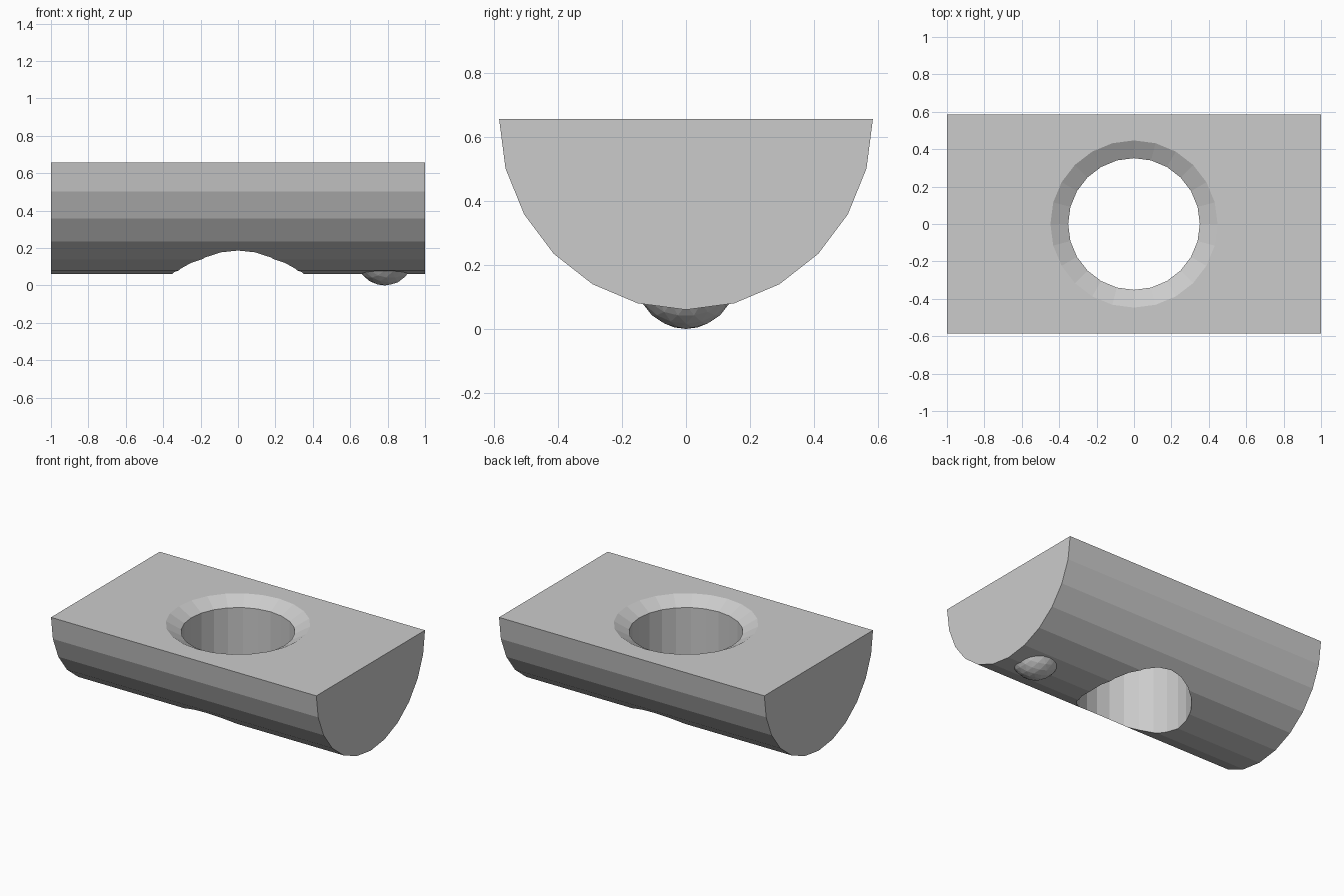
import bpy, bmesh, math
from mathutils import Matrix

if "Cube" in bpy.data.objects:
    bpy.data.objects.remove(bpy.data.objects["Cube"])

TOP, RY, RZ = 0.657, 0.585, 0.597
HOLE_R, SINK_R, SINK_D = 0.352, 0.447, 0.053


def finish(bm, name):
    bmesh.ops.recalc_face_normals(bm, faces=bm.faces)
    mesh = bpy.data.meshes.new(name)
    bm.to_mesh(mesh)
    bm.free()
    obj = bpy.data.objects.new(name, mesh)
    bpy.context.collection.objects.link(obj)
    return obj


def boolean(obj, cutter, operation):
    mod = obj.modifiers.new(cutter.name, 'BOOLEAN')
    mod.object = cutter
    mod.operation = operation
    mod.solver = 'EXACT'
    bpy.context.view_layer.objects.active = obj
    bpy.ops.object.modifier_apply(modifier=mod.name)
    bpy.data.objects.remove(cutter)


# Half-round bar, extruded along x
bm = bmesh.new()
angles = [math.pi * i / 12 for i in range(13)]
face = bm.faces.new([bm.verts.new((-1, RY * math.cos(a), TOP - RZ * math.sin(a)))
                     for a in angles])
ext = bmesh.ops.extrude_face_region(bm, geom=[face])
bmesh.ops.translate(bm, vec=(2, 0, 0),
                    verts=[v for v in ext["geom"] if isinstance(v, bmesh.types.BMVert)])
body = finish(bm, "slot_nut_body")

# Countersunk through hole: stacked rings (radius, height)
slope = (SINK_R - HOLE_R) / SINK_D
profile = [(HOLE_R, -0.2), (HOLE_R, TOP - SINK_D), (SINK_R + 0.1 * slope, TOP + 0.1)]
bm = bmesh.new()
rings = [[bm.verts.new((r * math.cos(i * math.tau / 24), r * math.sin(i * math.tau / 24), z))
          for i in range(24)] for r, z in profile]
for low, high in zip(rings, rings[1:]):
    for i in range(24):
        j = (i + 1) % 24
        bm.faces.new((low[i], low[j], high[j], high[i]))
bm.faces.new(rings[0][::-1])
bm.faces.new(rings[-1])
boolean(body, finish(bm, "hole_cutter"), 'DIFFERENCE')

# Small spring ball protruding from the underside
bm = bmesh.new()
bmesh.ops.create_icosphere(bm, subdivisions=3, radius=0.155,
                           matrix=Matrix.Translation((0.785, 0, 0.155)))
boolean(body, finish(bm, "spring_ball"), 'UNION')
